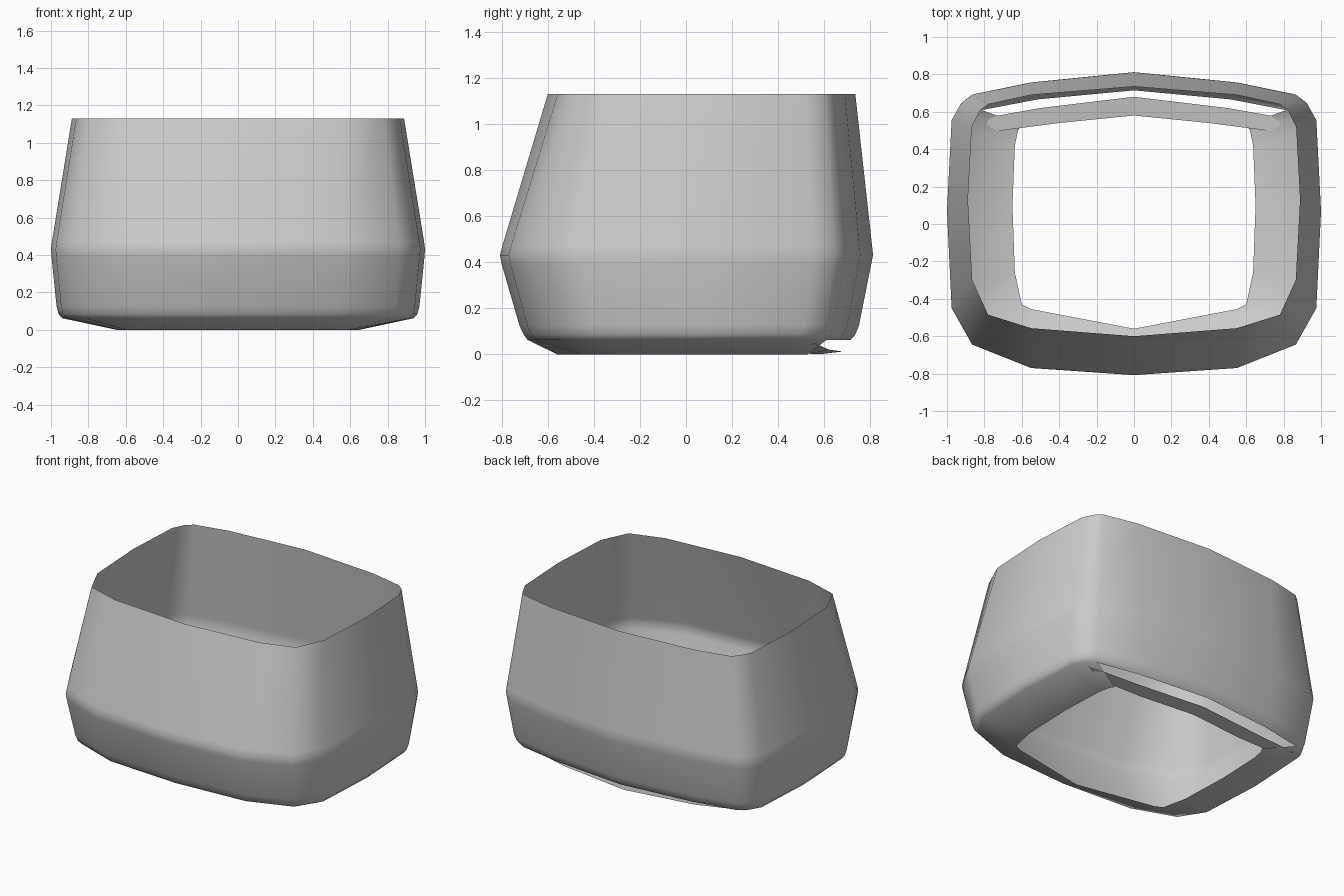
import bpy, bmesh

if "Cube" in bpy.data.objects:
    bpy.data.objects.remove(bpy.data.objects["Cube"])

# Half outlines, front centre -> back centre (x >= 0)
TOP = [(0, -.60), (.55, -.557), (.78, -.485), (.865, -.30), (.888, .13),
       (.867, .52), (.825, .605), (.78, .64), (.55, .69), (0, .735)]
MID = [(0, -.808), (.55, -.77), (.865, -.645), (.975, -.45), (1, .07),
       (.975, .555), (.925, .645), (.865, .692), (.55, .757), (0, .812)]
HOLE = [(0, -.56), (.55, -.455), (.60, -.43), (.637, -.26), (.65, .10),
        (.637, .42), (.62, .50), (.60, .53), (.40, .55), (0, .58)]


def scaled(sx, sf, sb):
    return [(x * sx, y * (sf if y < 0 else sb)) for x, y in MID]


def closed(half):
    return half + [(-x, y) for x, y in half[-2:0:-1]]


def finish(name, bm):
    me = bpy.data.meshes.new(name)
    bm.to_mesh(me)
    bm.free()
    for p in me.polygons:
        p.use_smooth = True
    ob = bpy.data.objects.new(name, me)
    bpy.context.collection.objects.link(ob)
    return ob


# Open shell: walls and inward bottom lip, with the lip left off at the back
levels = [(HOLE, 0), (scaled(.94, .85, .88), .062), (scaled(.96, .872, .905), .085),
          (scaled(.97, .895, .925), .125), (scaled(.997, .99, .99), .39),
          (scaled(1, 1, 1), .43), (scaled(.995, .987, .995), .47), (TOP, 1.13)]
bm = bmesh.new()
rings = [[bm.verts.new((x, y, z)) for x, y in closed(h)] for h, z in levels]
n = len(rings[0])
back = range(7, n - 7)
for k in range(len(rings) - 1):
    for i in range(n):
        j = (i + 1) % n
        if k == 0 and i in back:
            continue
        a, b = rings[k], rings[k + 1]
        bm.faces.new((a[i], a[j], b[j], b[i]))
loose = [v for v in bm.verts if not v.link_faces]
bmesh.ops.delete(bm, geom=loose, context='VERTS')
finish("shell", bm)

# Loose flap under the back wall
inner = [(0, .58, 0), (.40, .54, .002), (.73, .497, .03)]
outer = [(0, .68, .012), (.50, .62, .02), (.84, .56, .048)]


def row(bm, pts):
    full = [(-x, y, z) for x, y, z in pts[:0:-1]] + pts
    return [bm.verts.new(p) for p in full]


bm = bmesh.new()
a, b = row(bm, inner), row(bm, outer)
for i in range(len(a) - 1):
    bm.faces.new((a[i], b[i], b[i + 1], a[i + 1]))
finish("back_flap", bm)
